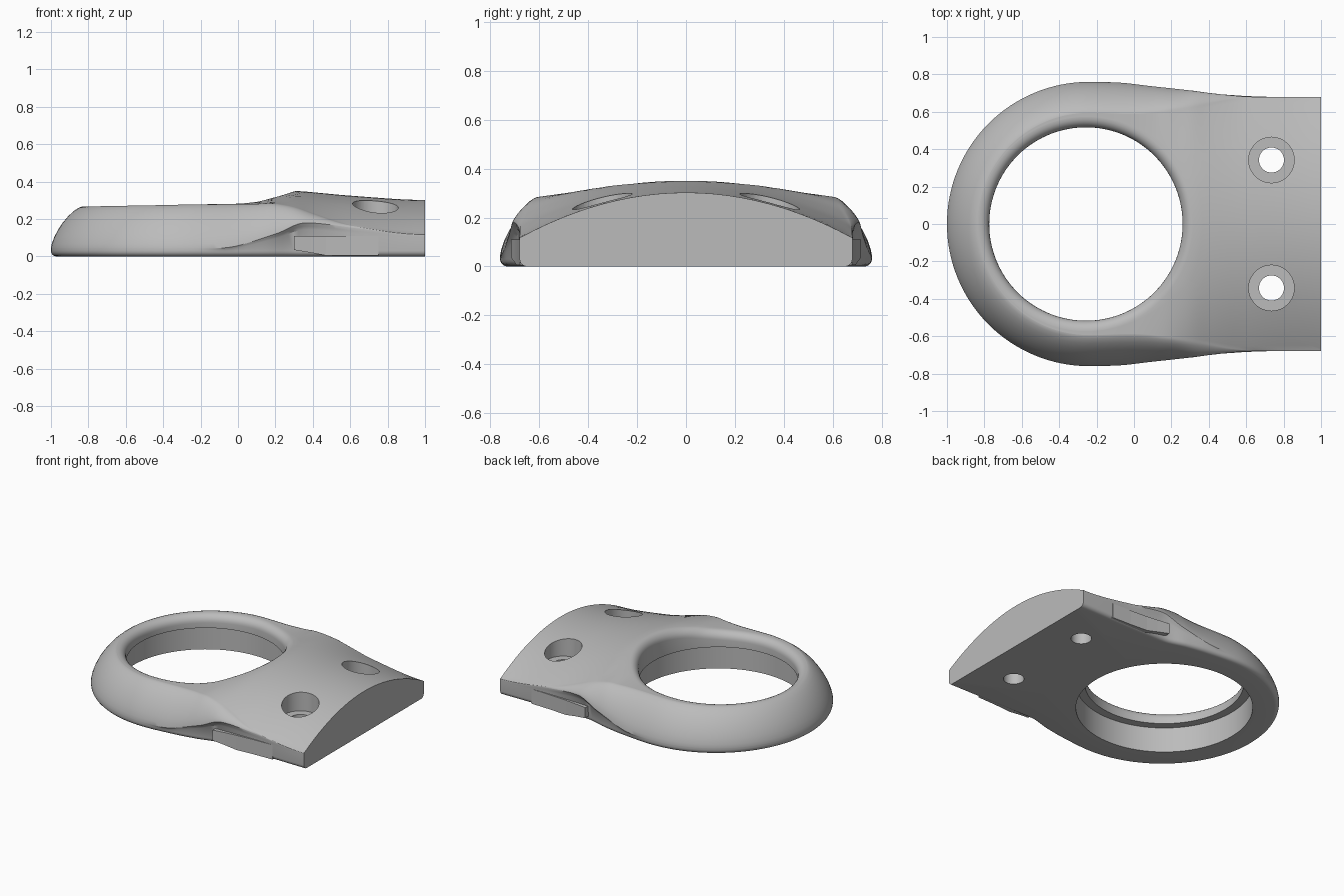
import bpy, bmesh
from math import sin, cos, pi, atan2

cube = bpy.data.objects.get("Cube")
if cube:
    bpy.data.objects.remove(cube, do_unlink=True)

grey = bpy.data.materials.new("plain_grey")
grey.use_nodes = True
colour = (0.5, 0.5, 0.5, 1)
grey.diffuse_color = colour
grey.node_tree.nodes["Principled BSDF"].inputs["Base Color"].default_value = colour

HOLE_X, HOLE_R, BORE_R, LIP_Z = -0.257, 0.517, 0.575, 0.18
RING_X, RING_R, FILLET = -0.24, 0.76, 0.055


def table(*pts):
    """Smooth curve through a few points (monotone cubic)."""
    def slope(i):
        if i == 0 or i == len(pts) - 1:
            return 0
        a, b, c = pts[i - 1:i + 2]
        s, t = (b[1] - a[1]) / (b[0] - a[0]), (c[1] - b[1]) / (c[0] - b[0])
        return 2 * s * t / (s + t) if s * t > 0 else 0

    def f(x):
        x = min(max(x, pts[0][0]), pts[-1][0])
        i = 0
        while i < len(pts) - 2 and x > pts[i + 1][0]:
            i += 1
        (x0, y0), (x1, y1) = pts[i], pts[i + 1]
        h = x1 - x0
        t = (x - x0) / h
        return (y0 * (1 + 2 * t) * (1 - t) ** 2 + slope(i) * h * t * (1 - t) ** 2
                + y1 * t * t * (3 - 2 * t) + slope(i + 1) * h * t * t * (t - 1))
    return f


crown = table((-1, .26), (-.84, .266), (-.3, .277), (0, .29), (.1, .306),
              (.2, .333), (.31, .35), (.4, .343), (.6, .325), (1, .302))
arch = table((-.3, 0), (0, .03), (.15, .1), (.3, .22), (.45, .3), (.6, .35), (1, .4))
upper_w = table((-.24, .76), (-.1, .757), (.1, .736), (.3, .714), (.45, .695), (.65, .68), (1, .68))
lower_w = table((-.24, .76), (0, .74), (.15, .715), (.32, .675), (.5, .675), (1, .68))
shoulder_w = table((-.1, .165), (.3, .09), (.65, .003), (1, .002))
shoulder_z = table((-.1, .045), (.2, .12), (.36, .18), (.65, .148), (1, .116))


def top_z(x, y):
    return crown(x) - arch(x) * y * y


# Plan outline: round end, two sides, straight end
def outline():
    pts = []
    n = 64
    for i in range(n + 1):
        a = pi / 2 + pi * i / n
        pts.append(("ring", RING_X + RING_R * cos(a), sin(a)))
    sides = [RING_X + (1 - RING_X) * i / 44 for i in range(1, 45)]
    pts += [("side", x, -1) for x in sides]
    pts += [("end", 1, -1 + 2 * i / 24) for i in range(1, 24)]
    pts += [("side", x, 1) for x in reversed(sides)]
    return pts


def place(station, width, inset):
    kind, x, s = station
    if kind == "ring":
        k = RING_R - inset
        return RING_X + (x - RING_X) * k / RING_R, s * k
    return x, s * (width(x) - inset)


def section(station):
    """Closed loop from the bore, over the top, and round the outside."""
    x0 = station[1]
    ox, oy = place(station, upper_w, 0)
    a = atan2(oy, ox - HOLE_X)

    def polar(r):
        return HOLE_X + r * cos(a), r * sin(a)

    loop = [(*polar(BORE_R), 0), (*polar(BORE_R), LIP_Z), (*polar(HOLE_R), LIP_Z)]
    for i in range(7):
        t = i / 6 * pi / 2
        x, y = polar(HOLE_R + FILLET * (1 - cos(t)))
        loop.append((x, y, top_z(x, y) - FILLET * (1 - sin(t))))
    # Top skin
    w, zb = shoulder_w(x0), shoulder_z(x0)
    x1, y1 = loop[-1][:2]
    x2, y2 = place(station, upper_w, w)
    for i in range(1, 14):
        t = i / 13
        x, y = x1 + (x2 - x1) * t, y1 + (y2 - y1) * t
        loop.append((x, y, top_z(x, y)))
    # Rounded shoulder
    ztop = loop[-1][2]
    if station[0] == "end":
        zb = ztop - .004
    for i in range(1, 9):
        t = i / 8 * pi / 2
        x, y = place(station, upper_w, w * (1 - sin(t) ** 1.4))
        loop.append((x, y, zb + (ztop - zb) * max(cos(t), 0) ** 1.4))
    # Lower flank and rounded bottom edge
    for f in (.9, .8):
        loop.append((*place(station, lambda x: lower_w(x) + (upper_w(x) - lower_w(x))
                            * (f - .7) / .3, 0), zb * f))
    for i in range(6):
        t = i / 5 * pi / 2
        r = .03
        loop.append((*place(station, lower_w, r * (1 - cos(t))), r * (1 - sin(t))))
    return loop


def make(name, bm):
    me = bpy.data.meshes.new(name)
    bm.to_mesh(me)
    bm.free()
    me.materials.append(grey)
    ob = bpy.data.objects.new(name, me)
    bpy.context.collection.objects.link(ob)
    return ob


def select(ob):
    bpy.ops.object.select_all(action='DESELECT')
    ob.select_set(True)
    bpy.context.view_layer.objects.active = ob


# Main body, with faces wound outward
bm = bmesh.new()
rows = [[bm.verts.new(p) for p in section(s)] for s in outline()]
for i, row in enumerate(rows):
    nxt = rows[(i + 1) % len(rows)]
    for j in range(len(row)):
        k = (j + 1) % len(row)
        bm.faces.new((row[j], row[k], nxt[k], nxt[j]))
body = make("ring_plate", bm)

# Counterbored screw holes
for y in (-.342, .342):
    for r, z0 in ((.067, -.1), (.122, .165)):
        bm = bmesh.new()
        bmesh.ops.create_cone(bm, cap_ends=True, segments=48, radius1=r, radius2=r, depth=.6)
        bmesh.ops.translate(bm, verts=bm.verts, vec=(.735, y, z0 + .3))
        bmesh.ops.recalc_face_normals(bm, faces=bm.faces)
        cutter = make("screw_hole_cutter", bm)
        cutter.hide_render = True
        mod = body.modifiers.new("hole", 'BOOLEAN')
        mod.operation, mod.solver, mod.object = 'DIFFERENCE', 'EXACT', cutter
        mod.use_self = True
        select(body)
        bpy.ops.object.modifier_apply(modifier=mod.name)
        bpy.data.objects.remove(cutter, do_unlink=True)
select(body)
bpy.ops.object.shade_smooth_by_angle(angle=pi / 6)

# Wedge tabs on both flanks, fading into the body
columns = ((.3, .715, .035), (.39, .702, .02), (.47, .693, .005), (.6, .684, .005), (.75, .679, .005))
for side, name in ((1, "left_tab"), (-1, "right_tab")):
    bm = bmesh.new()
    rings = [[bm.verts.new((x, side * y, z)) for y, z in ((w, low), (w, .11), (.64, .11), (.64, low))]
             for x, w, low in columns]
    bm.faces.new(rings[0])
    bm.faces.new(rings[-1])
    for a, b in zip(rings, rings[1:]):
        for i in range(4):
            j = (i + 1) % 4
            bm.faces.new((a[i], a[j], b[j], b[i]))
    bmesh.ops.recalc_face_normals(bm, faces=bm.faces)
    make(name, bm)
